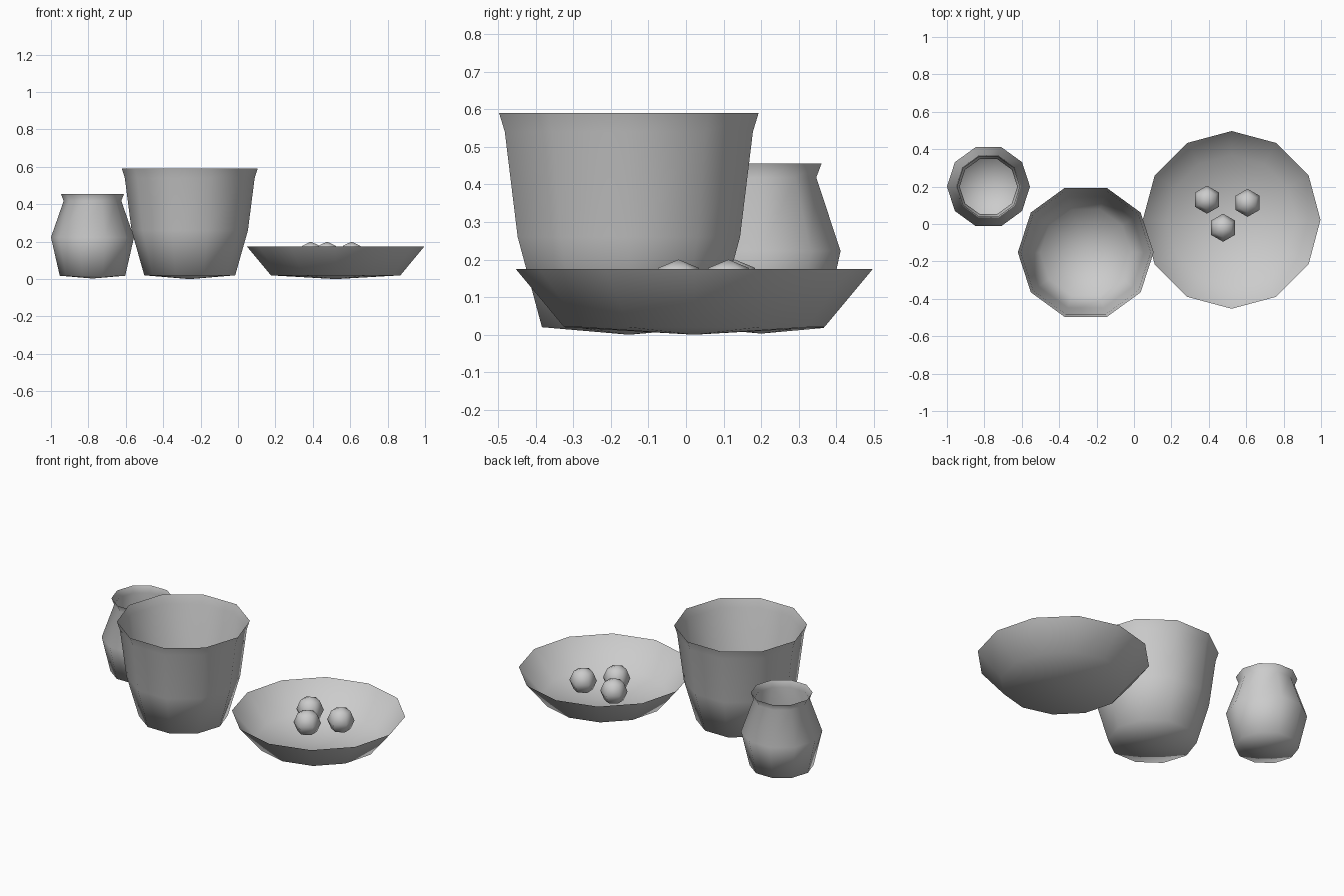
import bpy, bmesh, math

if "Cube" in bpy.data.objects:
    bpy.data.objects.remove(bpy.data.objects["Cube"])


def finish(name, bm, location):
    bmesh.ops.recalc_face_normals(bm, faces=bm.faces)
    mesh = bpy.data.meshes.new(name)
    bm.to_mesh(mesh)
    bm.free()
    for p in mesh.polygons:
        p.use_smooth = True
    obj = bpy.data.objects.new(name, mesh)
    obj.location = location
    bpy.context.collection.objects.link(obj)
    return obj


def vessel(name, sides, profile, location):
    """Open thin-walled vessel: pointed base centre, then rings of (radius, z)."""
    bm = bmesh.new()
    centre = bm.verts.new((0, 0, 0))
    rings = []
    for r, z in profile:
        rings.append([bm.verts.new((r * math.cos(2 * math.pi * i / sides),
                                    r * math.sin(2 * math.pi * i / sides), z))
                      for i in range(sides)])
    for i in range(sides):
        j = (i + 1) % sides
        bm.faces.new((centre, rings[0][j], rings[0][i]))
        for low, high in zip(rings, rings[1:]):
            bm.faces.new((low[i], low[j], high[j], high[i]))
    # keep outside of the open shell facing outward
    obj = finish(name, bm, location)
    if obj.data.polygons[0].normal.z > 0:
        obj.data.flip_normals()
    return obj


# Three vessels
vessel("small_jar", 10,
       [(0.175, 0.015), (0.222, 0.22), (0.154, 0.415), (0.169, 0.453)],
       (-0.778, 0.2, 0.003))
vessel("tall_pot", 10,
       [(0.243, 0.02), (0.311, 0.26), (0.347, 0.54), (0.363, 0.59)],
       (-0.258, -0.152, 0))
vessel("wide_bowl", 12, [(0.346, 0.02), (0.475, 0.175)], (0.522, 0.022, 0))

# Fruit in the bowl
for n, (x, y) in enumerate([(0.39, 0.13), (0.607, 0.113), (0.476, -0.02)], 1):
    bm = bmesh.new()
    bmesh.ops.create_uvsphere(bm, u_segments=6, v_segments=4, radius=0.075)
    finish(f"fruit_{n}", bm, (x, y, 0.125))
